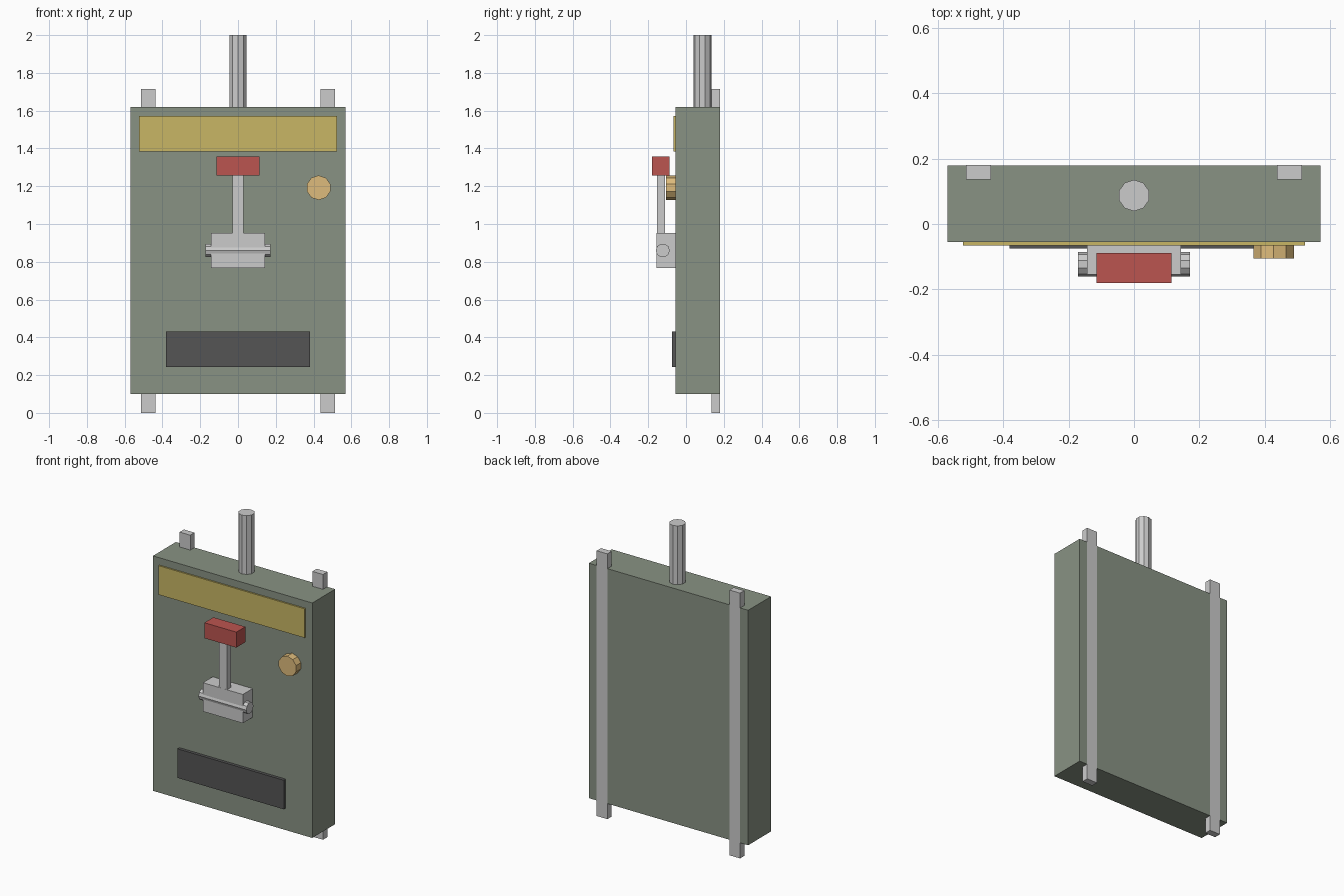
import bpy
from math import radians

if "Cube" in bpy.data.objects:
    bpy.data.objects.remove(bpy.data.objects["Cube"])


def material(name, rgb):
    m = bpy.data.materials.new(name)
    m.diffuse_color = (*rgb, 1.0)
    m.use_nodes = True
    m.node_tree.nodes["Principled BSDF"].inputs["Base Color"].default_value = m.diffuse_color
    return m


GREEN = material("sage_paint", (0.25, 0.29, 0.23))
YELLOW = material("yellow_plate", (0.58, 0.47, 0.13))
RED = material("red_grip", (0.50, 0.09, 0.08))
BRASS = material("brass", (0.73, 0.50, 0.20))
DARK = material("dark_plate", (0.09, 0.09, 0.09))


def finish(name, mat):
    ob = bpy.context.object
    ob.name = name
    bpy.ops.object.transform_apply(location=False, rotation=True, scale=True)
    if mat:
        ob.data.materials.append(mat)
    return ob


def box(name, x, y, z, mat=None):
    """Box from (min, max) ranges on each axis."""
    spans = (x, y, z)
    bpy.ops.mesh.primitive_cube_add(size=1, location=[(a + b) / 2 for a, b in spans])
    bpy.context.object.scale = [b - a for a, b in spans]
    return finish(name, mat)


def rod(name, loc, radius, depth, rot=(0, 0, 0), mat=None):
    """Ten-sided cylinder."""
    bpy.ops.mesh.primitive_cylinder_add(vertices=10, radius=radius, depth=depth,
                                        location=loc, rotation=rot)
    return finish(name, mat)


FRONT = -0.055  # front face of the cabinet

# Cabinet
box("cabinet", (-0.57, 0.57), (FRONT, 0.179), (0.10, 1.62), GREEN)

# Mounting rails down the back
for side, label in ((-1, "left"), (1, "right")):
    cx = side * 0.475
    box(f"{label}_rail", (cx - 0.038, cx + 0.038), (0.136, 0.18), (0, 1.716))

# Conduit out of the top
rod("conduit", (0, 0.087, 1.80), 0.048, 0.40)

# Front plates
box("upper_plate", (-0.523, 0.523), (-0.065, FRONT + 0.01), (1.385, 1.573), YELLOW)
box("lower_plate", (-0.38, 0.38), (-0.075, FRONT + 0.01), (0.242, 0.43), DARK)

# Lever pivot, arm and grip
box("pivot_block", (-0.143, 0.143), (-0.155, FRONT + 0.01), (0.766, 0.952))
rod("pivot_pin", (0, -0.123, 0.86), 0.037, 0.342, (0, radians(90), 0))
box("lever_arm", (-0.029, 0.029), (-0.154, -0.111), (0.90, 1.30))
box("lever_grip", (-0.114, 0.114), (-0.18, -0.088), (1.257, 1.357), RED)

# Round knob
rod("knob", (0.427, -0.0775, 1.192), 0.065, 0.055, (radians(90), 0, 0), BRASS)
